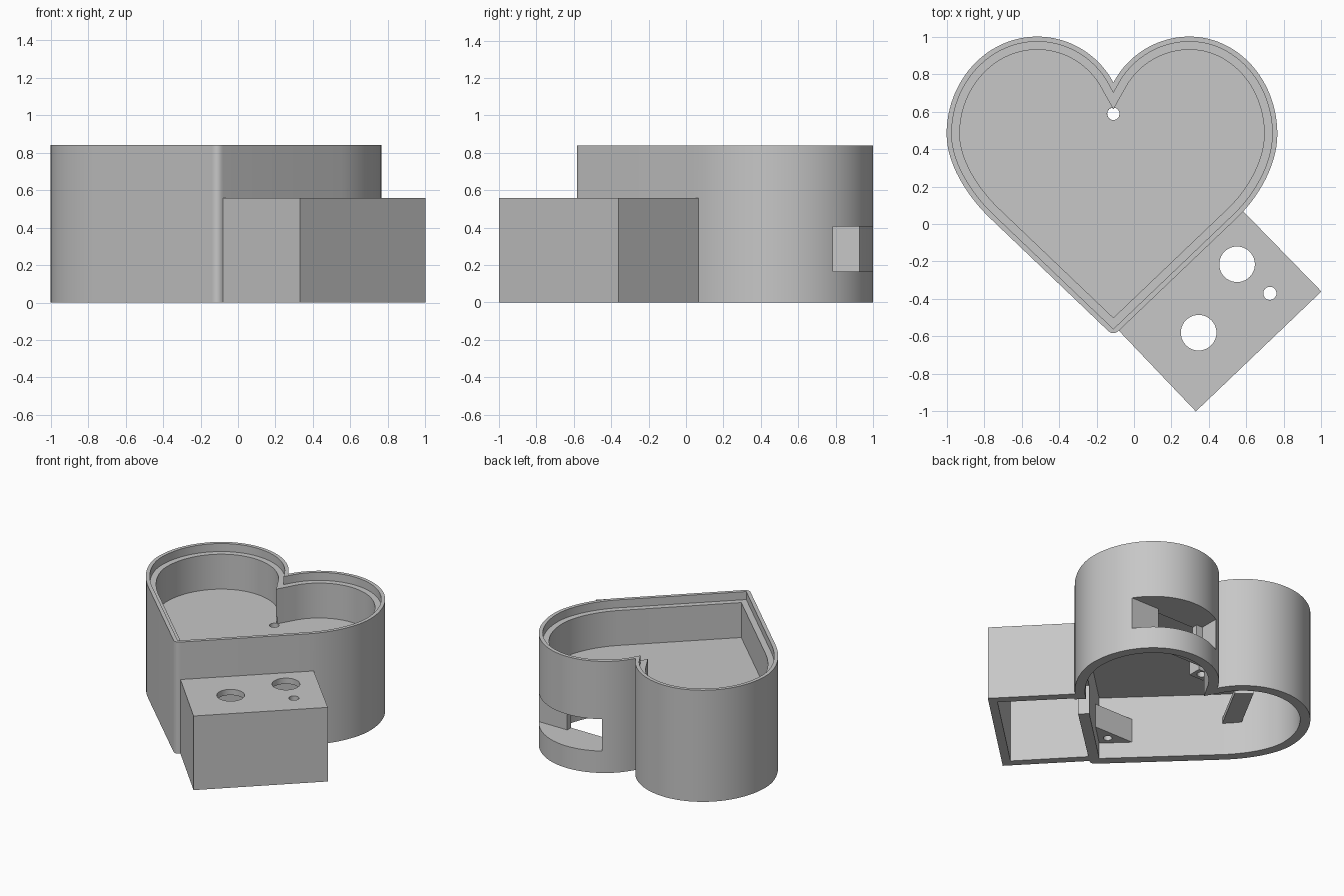
import bpy, bmesh, math
from mathutils import Vector

if "Cube" in bpy.data.objects:
    bpy.data.objects.remove(bpy.data.objects["Cube"])

CX = -0.11             # heart axis
WALL, LIP = 0.07, 0.027
TOP, LEDGE, FLOOR, CEIL = 0.84, 0.78, 0.517, 0.475
BOX_TOP, BOX_CEIL = 0.558, 0.515

grey = bpy.data.materials.new("plain_grey")
grey.diffuse_color = (0.57, 0.57, 0.57, 1)
grey.use_nodes = True
grey.node_tree.nodes["Principled BSDF"].inputs["Base Color"].default_value = grey.diffuse_color


def prism(name, pts, z0, z1):
    """Extrude an outline from z0 to z1."""
    bm = bmesh.new()
    face = bm.faces.new([bm.verts.new((p[0], p[1], z0)) for p in pts])
    res = bmesh.ops.extrude_face_region(bm, geom=[face])
    top = [v for v in res["geom"] if isinstance(v, bmesh.types.BMVert)]
    bmesh.ops.translate(bm, verts=top, vec=(0, 0, z1 - z0))
    bmesh.ops.recalc_face_normals(bm, faces=bm.faces)
    me = bpy.data.meshes.new(name)
    bm.to_mesh(me)
    bm.free()
    me.materials.append(grey)
    ob = bpy.data.objects.new(name, me)
    bpy.context.collection.objects.link(ob)
    return ob


def rect(x0, x1, y0, y1):
    return [(x0, y0), (x1, y0), (x1, y1), (x0, y1)]


def disc(x, y, r, n=40):
    return [(x + r * math.cos(2 * math.pi * i / n), y + r * math.sin(2 * math.pi * i / n)) for i in range(n)]


def combine(target, tool, op="DIFFERENCE"):
    """Apply a boolean and remove the tool."""
    mod = target.modifiers.new("cut", "BOOLEAN")
    mod.operation, mod.solver, mod.object = op, "EXACT", tool
    bpy.context.view_layer.objects.active = target
    bpy.ops.object.modifier_apply(modifier=mod.name)
    bpy.data.objects.remove(tool)


def finish(ob):
    bpy.ops.object.select_all(action="DESELECT")
    ob.select_set(True)
    bpy.context.view_layer.objects.active = ob
    bpy.ops.object.shade_smooth_by_angle(angle=math.radians(25))


def bezier(a, b, c, d, n):
    a, b, c, d = map(Vector, (a, b, c, d))
    return [a * (1 - t) ** 3 + b * 3 * t * (1 - t) ** 2 + c * 3 * t * t * (1 - t) + d * t ** 3
            for t in (i / n for i in range(n + 1))]


def inset(pts, d):
    """Mitred inward offset of a counter-clockwise outline."""
    out = []
    for i, p in enumerate(pts):
        e0 = (p - pts[i - 1]).normalized()
        e1 = (pts[(i + 1) % len(pts)] - p).normalized()
        n0, n1 = Vector((-e0.y, e0.x)), Vector((-e1.y, e1.x))
        out.append(p + (n0 + n1) * d / (1 + n0.dot(n1)))
    return out


def half_heart(s, width):
    """One side of the heart, from the notch over the lobe to the straight edge."""
    lobe, r = 0.407, 0.46
    a0 = math.acos(-lobe / r)
    pts = [(lobe + r * math.cos(a), 1 - r + r * math.sin(a))
           for a in (a0 + (math.pi / 2 - a0) * i / 20 for i in range(21))]
    pts += [(lobe + (width - lobe) * math.sin(a), 0.48 + 0.52 * math.cos(a))
            for a in (math.pi / 2 * i / 24 for i in range(1, 25))]
    pts += bezier((width, 0.48), (width, 0.32), (0.78, 0.15), (0.663, 0.036), 14)[1:]
    return [Vector((CX + s * x, y)) for x, y in pts]


# Heart outline with a sharp tip, then the outer one with a rounded tip
left, right = half_heart(-1, 0.89), half_heart(1, 0.875)
tip = Vector((CX, -0.597))
heart = left + [tip] + right[1:][::-1]
k = (left[-1] - tip).normalized() * 0.042
km = Vector((-k.x, k.y))
round_tip = [tip + k * (1 - t) ** 2 + km * t * t for t in (i / 6 for i in range(7))]
outer = left + round_tip + right[1:][::-1]
inner = inset(heart, WALL)

# Side box outline: A back, B right, C front, D left corners
A, B, C, D = map(Vector, ((0.59, 0.06), (1, -0.36), (0.33, -1), (-0.08, -0.57)))
u, v = (B - C).normalized(), (D - C).normalized()

body = prism("heart_case", outer, 0, TOP)
combine(body, prism("side_box", [D + v * 0.03, C, B, A + v * 0.03], 0, BOX_TOP), "UNION")

# Tray above, recessed lip, and open underside
combine(body, prism("tray_cut", inner, FLOOR, TOP + 0.1))
combine(body, prism("lip_cut", inset(heart, LIP), LEDGE, TOP + 0.1))
combine(body, prism("underside_cut", inner, -0.1, CEIL))
t = 0.06
combine(body, prism("box_cut", [D + u * t, C + (u + v) * t, B + (v - u) * t, A - u * t], -0.1, BOX_CEIL))

# Passage through the wall between box and heart
P, Q = D.lerp(A, 0.7), D.lerp(A, 0.92)
combine(body, prism("passage_cut", [P - v * 0.03, Q - v * 0.03, Q + v * 0.12, P + v * 0.12], -0.1, 0.22))

# Round openings in the box roof and tray floor
for x, y, r in ((0.55, -0.215, 0.095), (0.345, -0.58, 0.095), (0.725, -0.37, 0.035)):
    combine(body, prism("hole_cut", disc(x, y, r), 0.3, 0.7))
combine(body, prism("wire_hole_cut", disc(-0.11, 0.588, 0.033), 0.3, 0.57))

# Slot in the back of the right lobe, with a shallow housing behind it
slot = rect(0.05, 0.9, 0.785, 1.2)
combine(body, prism("slot_cut", slot, 0.165, 0.405))
housing = prism("slot_housing", inner, 0.125, 0.445)
combine(housing, prism("trim", rect(0.01, 0.9, 0.74, 1.2), 0, 0.6), "INTERSECT")
combine(housing, prism("slot_cut", slot, 0.165, 0.405))
combine(housing, prism("window_cut", rect(0.1, 0.44, 0.6, 0.8), 0.165, 0.405))
finish(housing)
finish(body)

# Screw tabs inside: tip corner and notch
tip_tab = prism("tip_tab", [(CX, -0.53), (CX + 0.18, -0.345), (CX - 0.18, -0.345)], 0.12, 0.30)
combine(tip_tab, prism("screw_cut", disc(CX, -0.41, 0.03, 24), 0, 0.5))
finish(tip_tab)
notch_tab = prism("notch_tab", rect(CX - 0.06, CX + 0.06, 0.53, 0.63), 0.18, 0.32)
combine(notch_tab, prism("screw_cut", disc(-0.11, 0.588, 0.033, 24), 0, 0.5))
finish(notch_tab)

# Support strip on the left lobe wall
finish(prism("lobe_strip", [(-0.83, 0.14), (-0.73, 0.06), (-0.52, 0.45), (-0.62, 0.53)], 0.245, 0.285))
